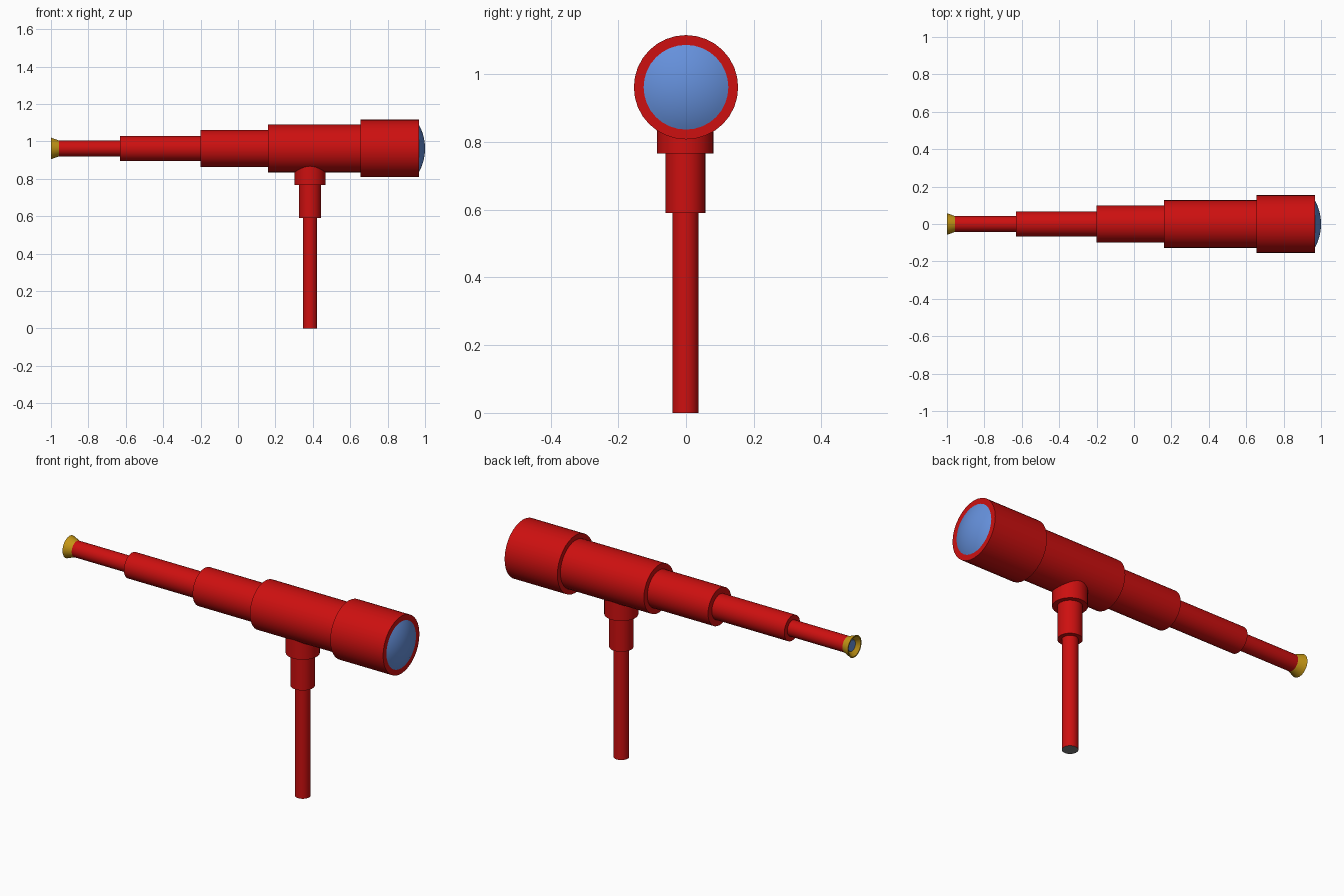
import bpy, bmesh, math
from mathutils import Matrix, Vector

cube = bpy.data.objects.get("Cube")
if cube:
    bpy.data.objects.remove(cube)

SIDES = 32
AXIS_Z = 0.962
POST_X = 0.385


def material(name, rgb):
    m = bpy.data.materials.new(name)
    m.use_nodes = True
    m.diffuse_color = (*rgb, 1)
    bsdf = next(n for n in m.node_tree.nodes if n.type == 'BSDF_PRINCIPLED')
    bsdf.inputs["Base Color"].default_value = (*rgb, 1)
    return m


red = material("red", (0.61, 0.005, 0.005))
gold = material("gold", (0.56, 0.31, 0.008))
blue = material("lens blue", (0.13, 0.28, 0.71))
grey = material("grey", (0.2, 0.2, 0.2))


def lathe(name, profile, mats, matrix, cap_rule=None):
    """Turn (distance, radius) points around the local z axis."""
    bm = bmesh.new()
    rings = []
    for d, r in profile:
        if r == 0:
            rings.append([bm.verts.new((0, 0, d))] * SIDES)
        else:
            rings.append([bm.verts.new((r * math.cos(a), r * math.sin(a), d))
                          for a in (2 * math.pi * i / SIDES for i in range(SIDES))])
    for lo, hi in zip(rings, rings[1:]):
        for i in range(SIDES):
            j = (i + 1) % SIDES
            bm.faces.new(list(dict.fromkeys((lo[i], lo[j], hi[j], hi[i]))))
    bmesh.ops.recalc_face_normals(bm, faces=bm.faces)
    if cap_rule:
        for f in bm.faces:
            f.material_index = int(cap_rule(f))
    me = bpy.data.meshes.new(name)
    bm.to_mesh(me)
    bm.free()
    for m in mats:
        me.materials.append(m)
    ob = bpy.data.objects.new(name, me)
    bpy.context.collection.objects.link(ob)
    ob.matrix_world = matrix
    bpy.ops.object.select_all(action='DESELECT')
    ob.select_set(True)
    bpy.context.view_layer.objects.active = ob
    bpy.ops.object.shade_smooth_by_angle(angle=math.radians(30))
    return ob


def cylinder(name, start, end, radius, mats, matrix, rule=None):
    return lathe(name, [(start, 0), (start, radius), (end, radius), (end, 0)],
                 mats, matrix, rule)


def dome(base, height, radius, steps=8):
    """Profile of a shallow spherical cap."""
    ball = (radius ** 2 + height ** 2) / (2 * height)
    top = math.asin(radius / ball)
    return [(base + height - ball + ball * math.cos(top * (1 - i / steps)),
             ball * math.sin(top * (1 - i / steps)) if i < steps else 0)
            for i in range(steps + 1)]


along = Matrix.Translation((0, 0, AXIS_Z)) @ Matrix.Rotation(math.pi / 2, 4, 'Y')
upright = Matrix.Translation((POST_X, -0.002, 0))

# Telescoping tubes, thin to thick
tubes = [("eyepiece_tube", -0.97, -0.62, 0.042),
         ("small_tube", -0.63, -0.19, 0.067),
         ("middle_tube", -0.2, 0.17, 0.099),
         ("main_tube", 0.16, 0.67, 0.128),
         ("front_barrel", 0.655, 0.968, 0.154)]
for name, start, end, radius in tubes:
    cylinder(name, start, end, radius, [red], along)

# Front lens
lathe("front_lens", dome(0.966, 0.034, 0.129), [blue], along)

# Flared eyepiece with a dished opening and small lens
lathe("eyepiece_cup", [(-0.957, 0.042), (-1, 0.058), (-1, 0.052),
                       (-0.978, 0.03), (-0.978, 0)], [gold], along)
cylinder("eyepiece_lens", -0.984, -0.972, 0.03, [blue], along)

# Stand
cylinder("post", 0, 0.6, 0.0385, [red, grey], upright,
         lambda f: f.calc_center_median().z < 0.001)
cylinder("post_sleeve", 0.59, 0.78, 0.059, [red], upright)
cylinder("mount_collar", 0.766, 0.88, 0.083, [red], upright)
